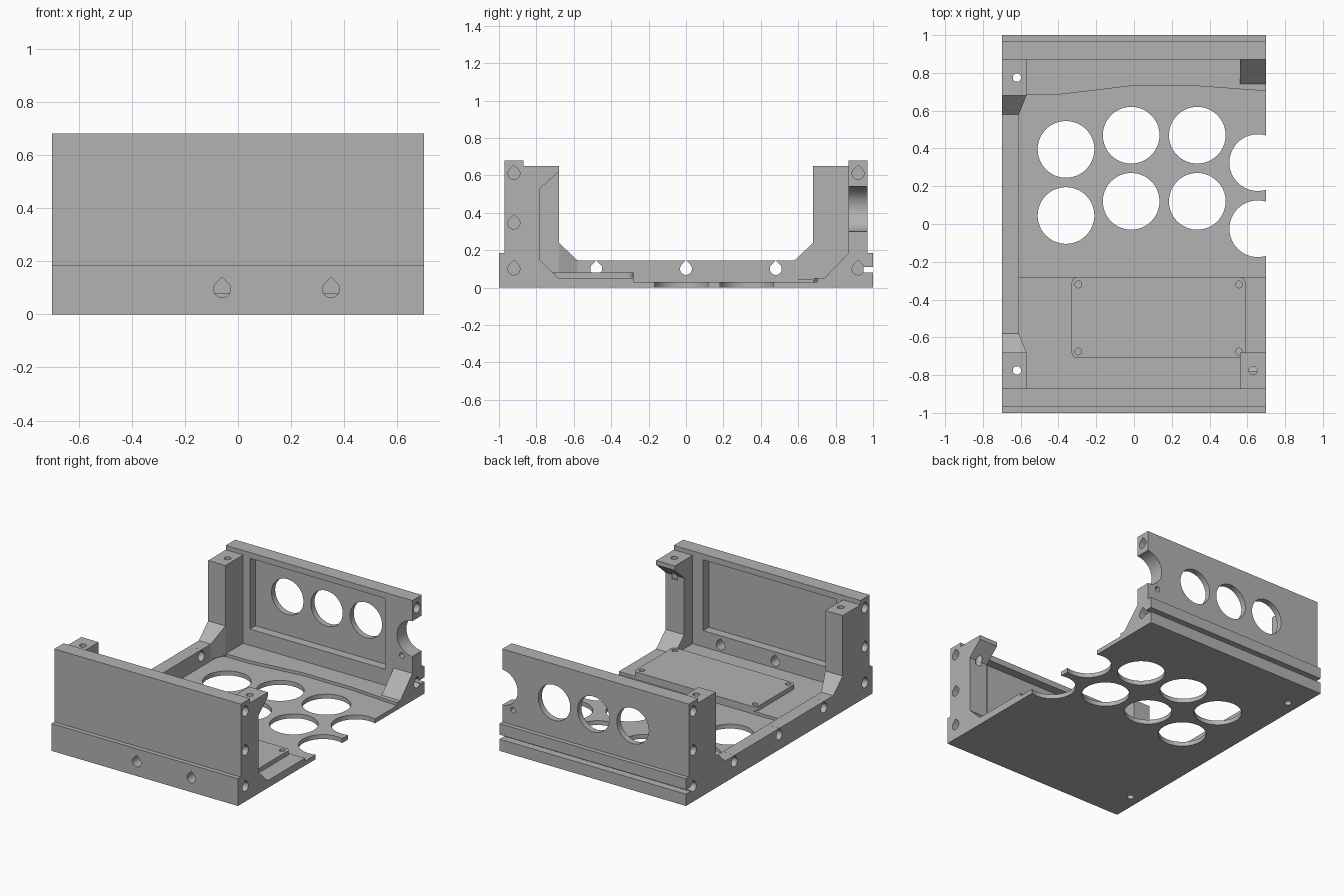
import bpy, bmesh
from math import cos, sin, pi, radians
from mathutils import Vector

cube = bpy.data.objects.get("Cube")
if cube:
    bpy.data.objects.remove(cube)

grey = bpy.data.materials.new("plain grey")
grey.use_nodes = True
colour = (0.45, 0.45, 0.45, 1)
grey.diffuse_color = colour
grey.node_tree.nodes["Principled BSDF"].inputs["Base Color"].default_value = colour


def add_object(name, bm):
    bmesh.ops.recalc_face_normals(bm, faces=bm.faces)
    mesh = bpy.data.meshes.new(name)
    bm.to_mesh(mesh)
    bm.free()
    mesh.materials.append(grey)
    obj = bpy.data.objects.new(name, mesh)
    bpy.context.collection.objects.link(obj)
    return obj


def prism(name, outline, axis, lo, hi):
    """Extrude a 2D outline along x (y,z), y (x,z) or z (x,y)."""
    bm = bmesh.new()
    place = {"x": lambda a, b, c: (c, a, b),
             "y": lambda a, b, c: (a, c, b),
             "z": lambda a, b, c: (a, b, c)}[axis]
    face = bm.faces.new([bm.verts.new(place(a, b, lo)) for a, b in outline])
    made = bmesh.ops.extrude_face_region(bm, geom=[face])["geom"]
    verts = [v for v in made if isinstance(v, bmesh.types.BMVert)]
    bmesh.ops.translate(bm, verts=verts, vec=Vector(place(0, 0, hi - lo)))
    return add_object(name, bm)


def box(name, x, y, z):
    return prism(name, [(x[0], y[0]), (x[1], y[0]), (x[1], y[1]), (x[0], y[1])], "z", *z)


def circle(a, b, r, n=64):
    return [(a + r * cos(2 * pi * i / n), b + r * sin(2 * pi * i / n)) for i in range(n)]


def teardrop(a, b, r=0.032):
    arc = [radians(135 + 270 * i / 24) for i in range(25)]
    return [(a + r * cos(t), b + r * sin(t)) for t in arc] + [(a, b + r * 1.414)]


def drill(outline, axis, lo, hi):
    return prism("cutter", outline, axis, lo, hi)


def cut(obj, cutters):
    """Subtract every cutter from the part, then discard the cutters."""
    for c in cutters:
        c.hide_render = True
        mod = obj.modifiers.new("cut", "BOOLEAN")
        mod.operation, mod.solver, mod.object = "DIFFERENCE", "EXACT", c
    graph = bpy.context.evaluated_depsgraph_get()
    mesh = bpy.data.meshes.new_from_object(obj.evaluated_get(graph))
    obj.modifiers.clear()
    obj.data = mesh
    for c in cutters:
        bpy.data.objects.remove(c)
    return obj


def side_holes(y, heights, side):
    lo, hi = sorted((side * 0.55, side * 0.72))
    return [drill(teardrop(y, z), "x", lo, hi) for z in heights]


LOW, MID, HIGH = 0.1, 0.345, 0.61

# Front wall: thick foot, shallow inner pocket, two cable holes
front_wall = prism("front_wall", [(-0.87, 0), (-1, 0), (-1, 0.185), (-0.97, 0.185),
                                  (-0.97, 0.68), (-0.87, 0.68)], "x", -0.7, 0.7)
cut(front_wall, [box("cutter", (-0.52, 0.48), (-0.93, -0.8), (0.16, 0.64))]
    + [drill(teardrop(x, 0.095), "y", -1.1, -0.8) for x in (-0.06, 0.35)]
    + side_holes(-0.92, (LOW, MID, HIGH), 1)
    + side_holes(-0.92, (LOW, MID, HIGH), -1))

# Back wall: grooved foot, pocket, round vents and an open vent at the end
back_wall = prism("back_wall", [(0.87, 0), (1, 0), (1, 0.08), (0.95, 0.08), (0.95, 0.11),
                                (1, 0.11), (1, 0.185), (0.97, 0.185), (0.97, 0.68),
                                (0.87, 0.68)], "x", -0.7, 0.7)
cut(back_wall, [box("cutter", (-0.52, 0.5), (0.8, 0.93), (0.16, 0.64))]
    + [drill(circle(x, 0.42, 0.12), "y", 0.8, 1.1) for x in (-0.28, 0.015, 0.31, 0.705)]
    + [drill(circle(0.62, 0.285, 0.018, 24), "y", 0.8, 1.1)]
    + side_holes(0.92, (LOW, HIGH), 1)
    + side_holes(0.92, (LOW, MID, HIGH), -1))

# Floor: thin vented area behind a thicker front strip and curved back strip
floor = box("floor", (-0.61, 0.7), (-0.87, 0.87), (0, 0.05))
recess = [(-0.62, -0.28), (0.75, -0.28), (0.75, 0.7), (0.34, 0.73), (-0.02, 0.73),
          (-0.4, 0.685), (-0.62, 0.685)]
vents = [(x, y - row) for row in (0, 0.35)
         for x, y in ((-0.36, 0.395), (-0.015, 0.47), (0.335, 0.47), (0.655, 0.325))]
cut(floor, [drill(recess, "z", 0.03, 0.2)]
    + [drill(circle(x, y, 0.15), "z", -0.1, 0.2) for x, y in vents]
    + [drill(circle(-0.62, y, 0.022, 24), "z", -0.1, 0.2) for y in (-0.775, 0.775)])

# Mounting plate with rounded corners and screw holes
corners = [(0.56, -0.31), (-0.3, -0.31), (-0.3, -0.68), (0.56, -0.68)]
outline = []
for k, (x, y) in enumerate(corners):
    outline += [(x + 0.03 * cos(t), y + 0.03 * sin(t))
                for t in [radians(90 * k + 15 * i) for i in range(7)]]
plate = prism("mounting_plate", outline, "z", 0.05, 0.08)
cut(plate, [drill(circle(x, y, 0.018, 24), "z", 0.045, 0.2)
            for x in (-0.295, 0.555) for y in (-0.32, -0.675)])

# Left rail with three teardrop holes
rail = box("left_rail", (-0.7, -0.61), (-0.68, 0.68), (0, 0.145))
cut(rail, [drill(teardrop(y, LOW), "x", -0.8, -0.5) for y in (-0.48, 0, 0.48)])

# Left corner posts and their sloped gussets
for s, end in ((-1, "front"), (1, "back")):
    post = box(end + "_left_post", (-0.7, -0.57), sorted((s * 0.68, s * 0.87)), (0, 0.65))
    cut(post, [drill(circle(-0.62, s * 0.775, 0.022, 24), "z", -0.1, 0.8)])
    bm = bmesh.new()
    for x, y, z in ((-0.7, 0.58, 0.145), (-0.61, 0.58, 0.145), (-0.61, 0.58, 0.04),
                    (-0.7, 0.68, 0.24), (-0.57, 0.68, 0.24), (-0.57, 0.68, 0.04),
                    (-0.7, 0.68, 0.145)):
        bm.verts.new((x, s * y, z))
    bmesh.ops.convex_hull(bm, input=bm.verts)
    add_object(end + "_left_gusset", bm)

# Front right post: overhanging head and sloped foot
right_post = prism("front_right_post", [(-0.87, 0.05), (-0.68, 0.05), (-0.78, 0.145),
                                        (-0.78, 0.53), (-0.68, 0.62), (-0.68, 0.65),
                                        (-0.87, 0.65)], "x", 0.56, 0.7)
cut(right_post, [drill(circle(0.63, -0.775, 0.022, 24), "z", 0.5, 0.8)])

# Back right foot wedge
prism("back_right_wedge", [(0.74, 0.05), (0.87, 0.05), (0.87, 0.185)], "x", 0.56, 0.7)
